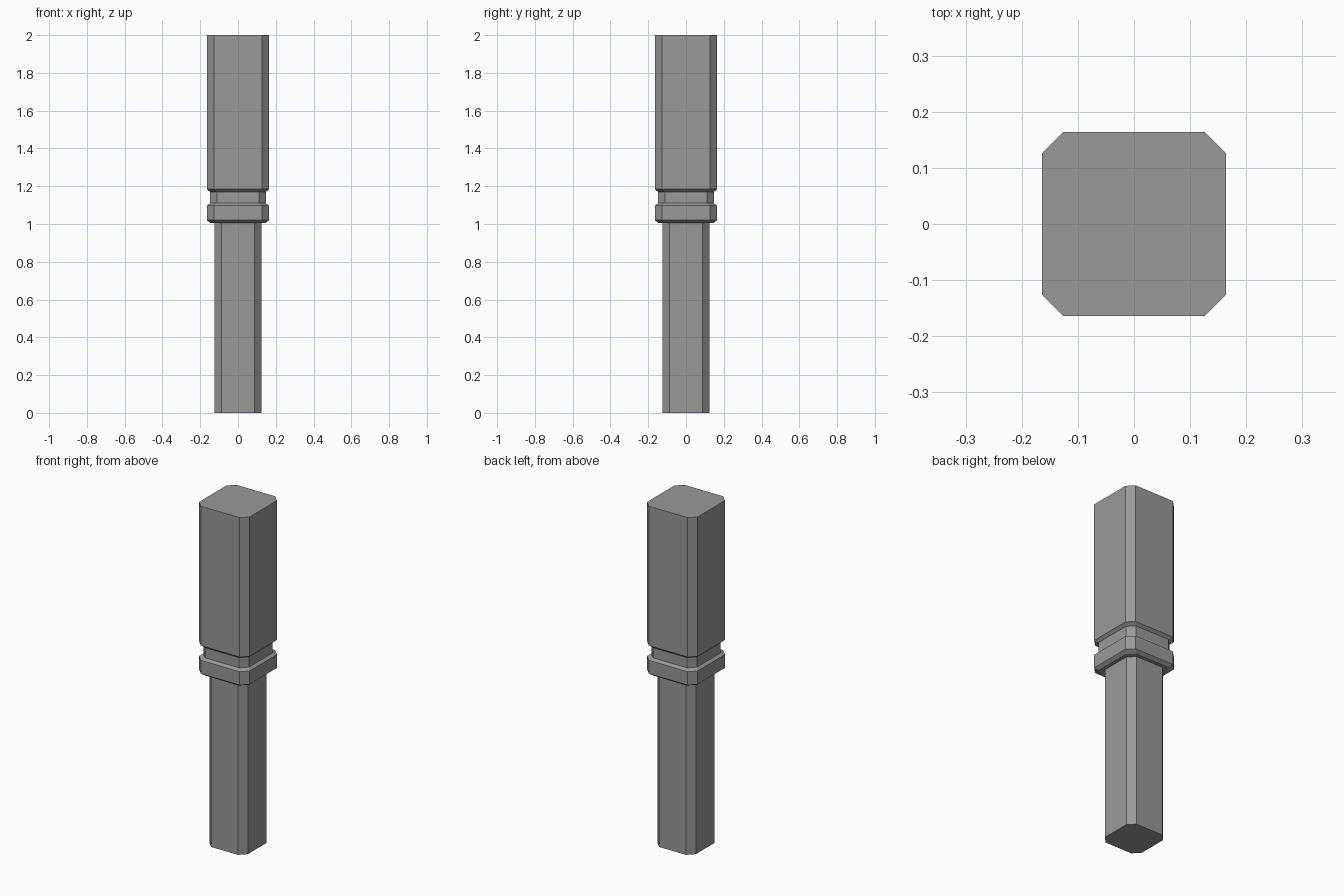
import bpy
import bmesh

cube = bpy.data.objects.get("Cube")
if cube:
    bpy.data.objects.remove(cube, do_unlink=True)

grey = bpy.data.materials.new("plain grey")
grey.use_nodes = True
grey.diffuse_color = (0.32, 0.32, 0.32, 1)
grey.node_tree.nodes["Principled BSDF"].inputs["Base Color"].default_value = grey.diffuse_color

CORNER = 0.038  # corner cut shared by all sections


def ring(bm, half, z):
    """Square outline with cut corners."""
    c = half - CORNER
    outline = [(c, -half), (half, -c), (half, c), (c, half),
               (-c, half), (-half, c), (-half, -c), (-c, -half)]
    return [bm.verts.new((x, y, z)) for x, y in outline]


def post(name, profile):
    """Closed solid through (half width, height) sections."""
    bm = bmesh.new()
    rings = [ring(bm, half, z) for half, z in profile]
    for low, high in zip(rings, rings[1:]):
        for i in range(8):
            j = (i + 1) % 8
            bm.faces.new((low[i], low[j], high[j], high[i]))
    bm.faces.new(rings[0][::-1])
    bm.faces.new(rings[-1])
    mesh = bpy.data.meshes.new(name)
    bm.to_mesh(mesh)
    bm.free()
    mesh.materials.append(grey)
    obj = bpy.data.objects.new(name, mesh)
    bpy.context.collection.objects.link(obj)


# Slim lower shaft
post("lower_shaft", [(0.125, 0), (0.125, 1.005)])

# Collar, recessed neck and thick upper block in one profile
post("upper_post", [(0.145, 1.005), (0.164, 1.02), (0.164, 1.098),
                    (0.148, 1.11), (0.148, 1.17), (0.164, 1.184), (0.164, 2.0)])
